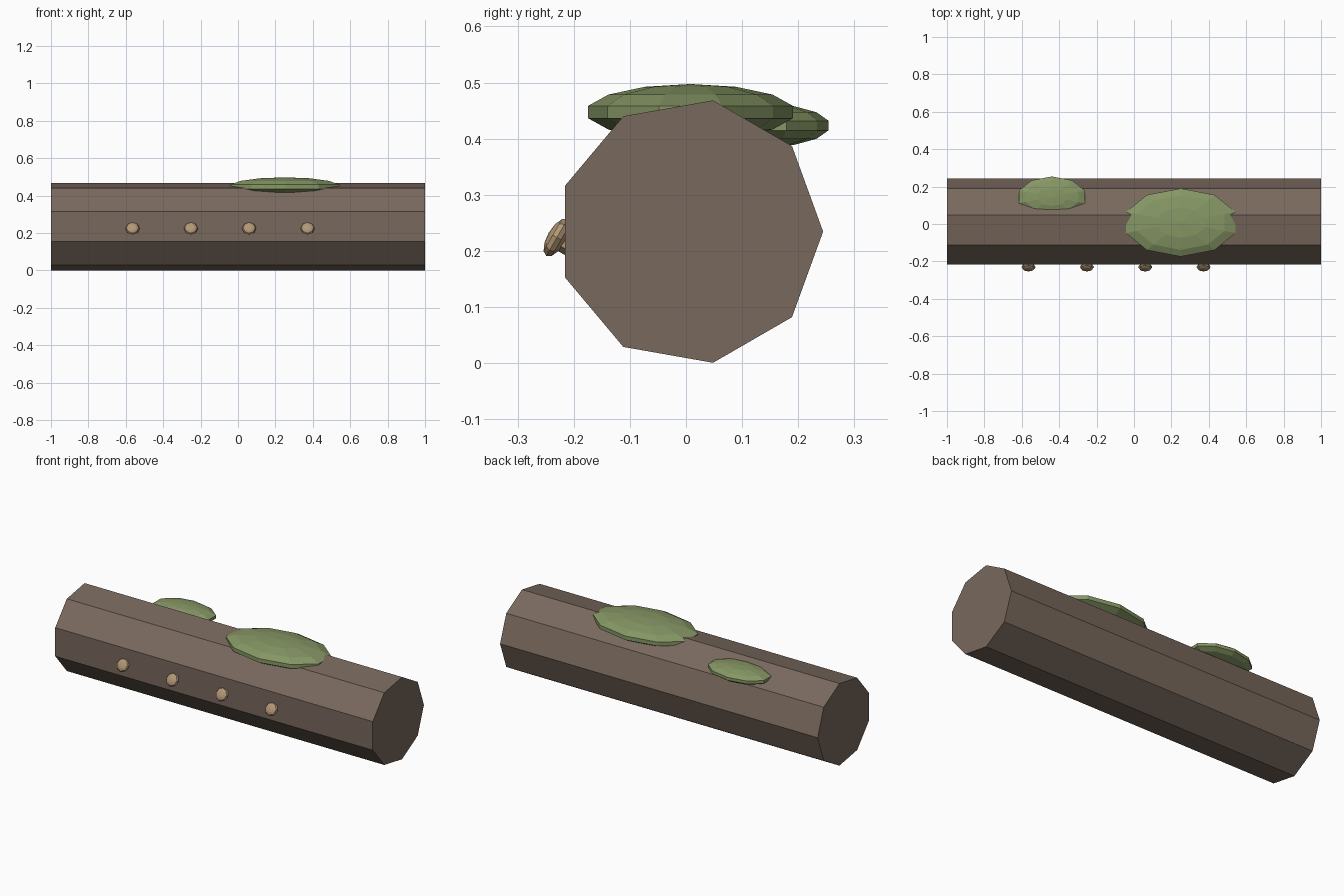
import bpy, bmesh
from math import radians, sin, cos
from mathutils import Matrix, Vector

if "Cube" in bpy.data.objects:
    bpy.data.objects.remove(bpy.data.objects["Cube"])


def material(name, rgb):
    m = bpy.data.materials.new(name)
    m.diffuse_color = (*rgb, 1)
    m.use_nodes = True
    m.node_tree.nodes["Principled BSDF"].inputs["Base Color"].default_value = m.diffuse_color
    return m


BARK = material("bark", (0.19, 0.14, 0.11))
MOSS = material("moss", (0.24, 0.31, 0.13))
TAN = material("mushroom_tan", (0.45, 0.31, 0.18))


def finish(name, bm, mat):
    bmesh.ops.recalc_face_normals(bm, faces=bm.faces)
    mesh = bpy.data.meshes.new(name)
    bm.to_mesh(mesh)
    bm.free()
    mesh.materials.append(mat)
    ob = bpy.data.objects.new(name, mesh)
    bpy.context.collection.objects.link(ob)
    return ob


def cylinder(name, sides, radius, length, loc, rot, mat):
    bm = bmesh.new()
    bmesh.ops.create_cone(bm, cap_ends=True, segments=sides,
                          radius1=radius, radius2=radius, depth=length)
    ob = finish(name, bm, mat)
    ob.location, ob.rotation_euler = loc, rot
    return ob


def ellipsoid(name, segs, rings, size, loc, rot, mat):
    bm = bmesh.new()
    bmesh.ops.create_uvsphere(bm, u_segments=segs, v_segments=rings, radius=1)
    bmesh.ops.scale(bm, vec=size, verts=bm.verts)
    ob = finish(name, bm, mat)
    ob.location, ob.rotation_euler = loc, rot
    return ob


# Nine-sided log lying along x, one corner towards +y
cylinder("log", 9, 0.2374, 2.0, (0, 0.007, 0.2345), (0, radians(90), 0), BARK)

# Flattened moss patches
ellipsoid("moss_large", 10, 7, (0.316, 0.187, 0.05), (0.25, 0.008, 0.4475), (0, 0, 0), MOSS)
ellipsoid("moss_small", 10, 7, (0.19, 0.112, 0.038), (-0.439, 0.145, 0.4235), (0, 0, 0), MOSS)

# Row of small mushrooms tilted out of the front face
TILT = radians(60)
axis = Vector((0, -sin(TILT), cos(TILT)))
for i in range(4):
    cap = Vector((-0.564 + 0.312 * i, -0.230, 0.224))
    ellipsoid(f"mushroom_cap_{i + 1}", 8, 6, (0.038, 0.038, 0.017), cap, (TILT, 0, 0), TAN)
    cylinder(f"mushroom_stem_{i + 1}", 6, 0.02, 0.05, cap - axis * 0.027, (TILT, 0, 0), TAN)
